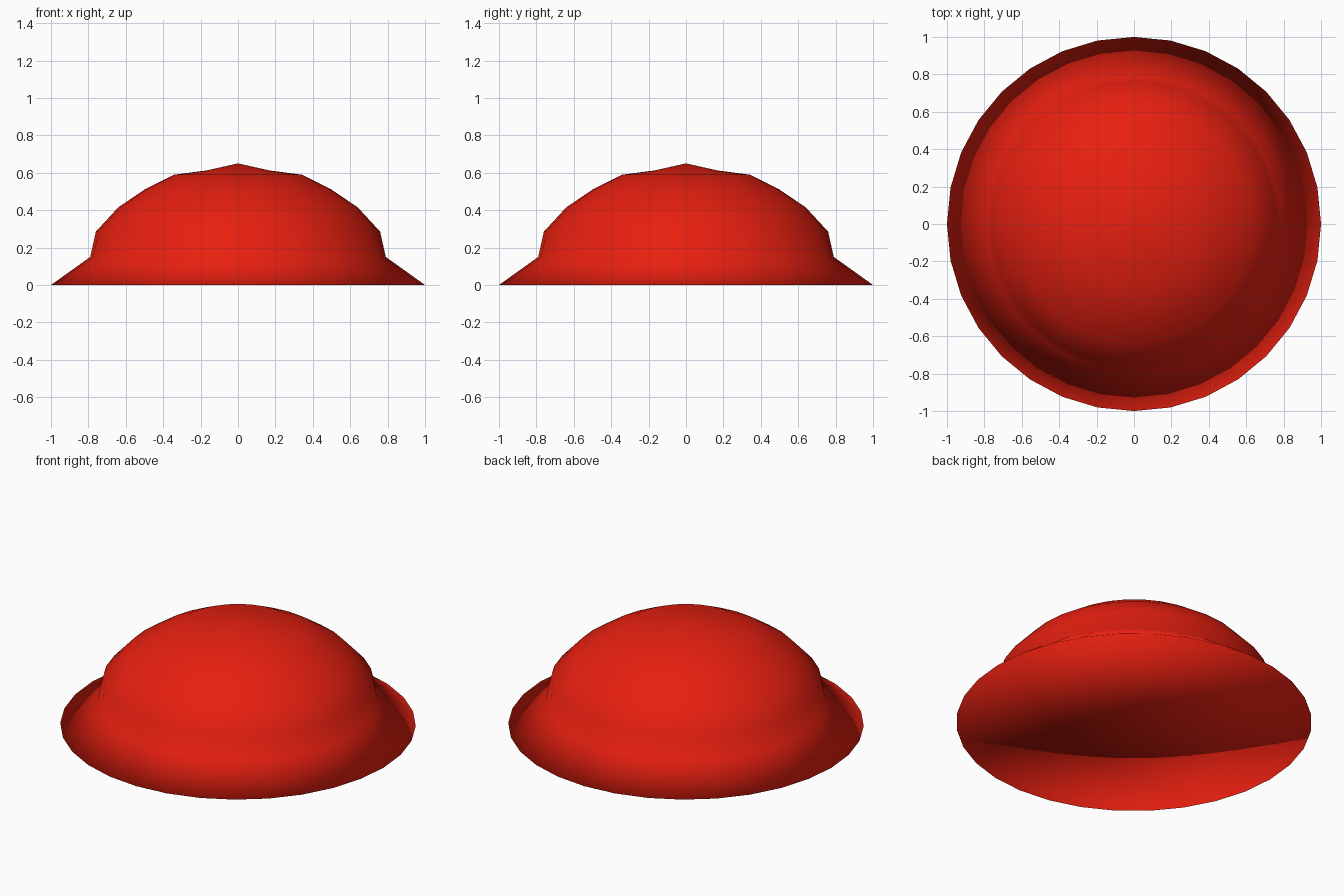
import bpy, bmesh, math

if "Cube" in bpy.data.objects:
    bpy.data.objects.remove(bpy.data.objects["Cube"])

SIDES = 32

# Profile from the rim up to the last ring below the tip (radius, height)
PROFILE = [(1.0, 0.0), (0.79, 0.15), (0.76, 0.285), (0.64, 0.415),
           (0.50, 0.51), (0.34, 0.59), (0.17, 0.612)]
TIP_Z = 0.65
BASE_Z = 0.02


def ring(bm, radius, z):
    steps = [2 * math.pi * i / SIDES for i in range(SIDES)]
    return [bm.verts.new((radius * math.cos(a), radius * math.sin(a), z)) for a in steps]


def fan(bm, verts, z):
    centre = bm.verts.new((0, 0, z))
    for i in range(SIDES):
        bm.faces.new((verts[i], verts[(i + 1) % SIDES], centre))


# Flared dome, closed by a shallow tip and a nearly flat underside
bm = bmesh.new()
rings = [ring(bm, r, z) for r, z in PROFILE]
for low, high in zip(rings, rings[1:]):
    for i in range(SIDES):
        j = (i + 1) % SIDES
        bm.faces.new((low[i], low[j], high[j], high[i]))
fan(bm, rings[-1], TIP_Z)
fan(bm, rings[0], BASE_Z)
bmesh.ops.recalc_face_normals(bm, faces=bm.faces)
for face in bm.faces:
    face.smooth = True

mesh = bpy.data.meshes.new("flared_dome")
bm.to_mesh(mesh)
bm.free()
dome = bpy.data.objects.new("flared_dome", mesh)
bpy.context.collection.objects.link(dome)

# Red finish
red = bpy.data.materials.new("red")
red.diffuse_color = (0.8, 0.014, 0.005, 1)
red.use_nodes = True
red.node_tree.nodes["Principled BSDF"].inputs["Base Color"].default_value = red.diffuse_color
mesh.materials.append(red)
